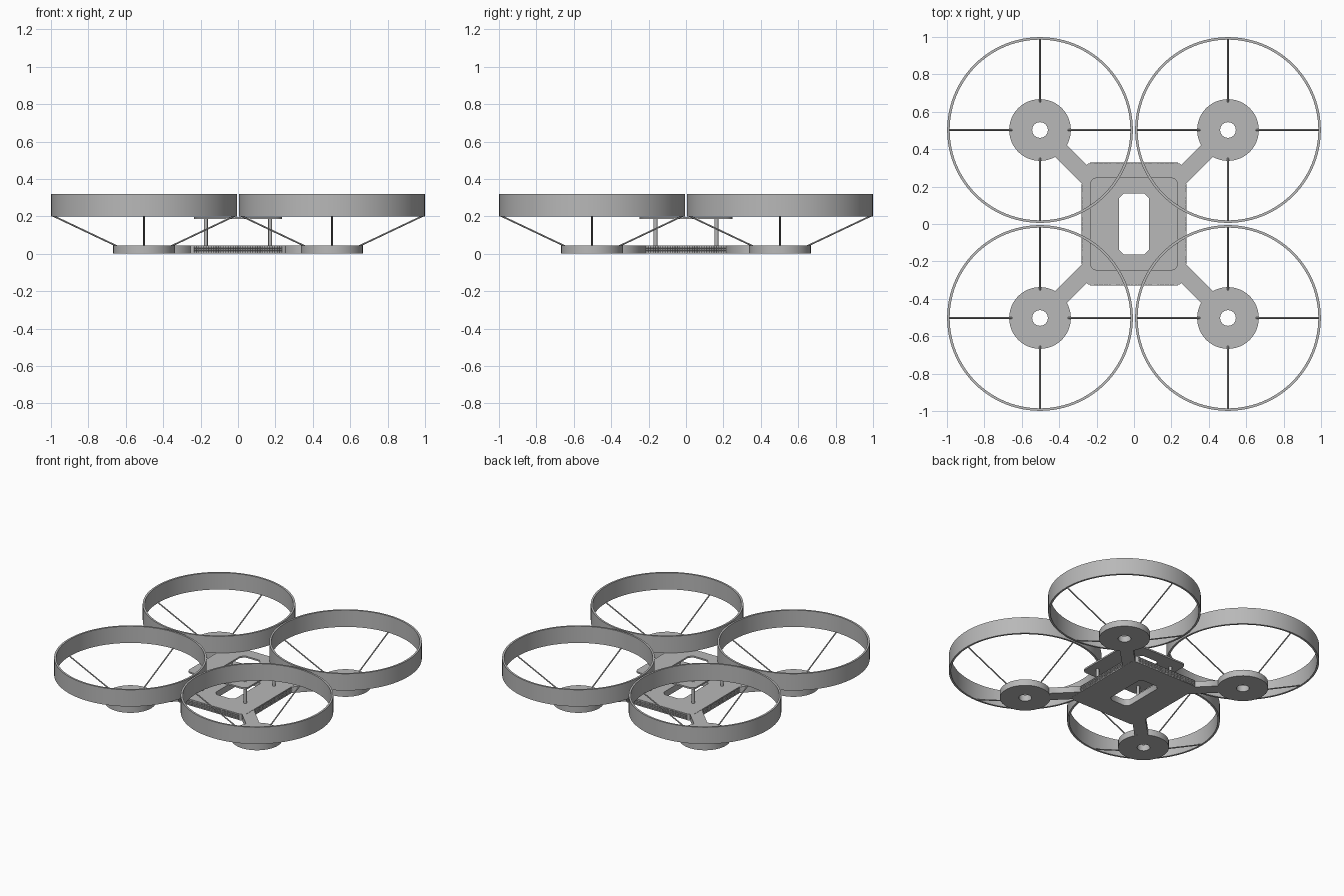
import bpy, bmesh, math
from mathutils import Vector, Matrix

cube = bpy.data.objects.get("Cube")
if cube:
    bpy.data.objects.remove(cube, do_unlink=True)

grey = bpy.data.materials.new("matte grey")
GREY = (0.48, 0.48, 0.48, 1)
grey.diffuse_color = GREY
grey.use_nodes = True
grey.node_tree.nodes["Principled BSDF"].inputs["Base Color"].default_value = GREY


def add_object(name, mesh, location=(0, 0, 0), smooth=False):
    obj = bpy.data.objects.new(name, mesh)
    obj.location = location
    bpy.context.collection.objects.link(obj)
    if not mesh.materials:
        mesh.materials.append(grey)
    if smooth:
        bpy.ops.object.select_all(action='DESELECT')
        obj.select_set(True)
        bpy.context.view_layer.objects.active = obj
        bpy.ops.object.shade_smooth_by_angle(angle=math.radians(35))
    return obj


def circle(r, n=64):
    return [(r * math.cos(2 * math.pi * i / n), r * math.sin(2 * math.pi * i / n)) for i in range(n)]


def cut_rect(hx, hy, c, steps=1):
    """Rectangle with chamfered (steps=1) or rounded corners."""
    pts = []
    for k, (sx, sy) in enumerate([(1, 1), (-1, 1), (-1, -1), (1, -1)]):
        for i in range(steps + 1):
            a = math.pi / 2 * (k + i / steps)
            pts.append((sx * (hx - c) + c * math.cos(a), sy * (hy - c) + c * math.sin(a)))
    return pts


def plate_mesh(name, loops, z0, z1):
    """Extruded flat outline; inner loops become holes."""
    curve = bpy.data.curves.new(name, 'CURVE')
    curve.dimensions = '2D'
    curve.fill_mode = 'BOTH'
    curve.extrude = (z1 - z0) / 2
    for loop in loops:
        sp = curve.splines.new('POLY')
        sp.points.add(len(loop) - 1)
        for p, (x, y) in zip(sp.points, loop):
            p.co = (x, y, 0, 1)
        sp.use_cyclic_u = True
    temp = bpy.data.objects.new(name, curve)
    bpy.context.collection.objects.link(temp)
    bpy.context.view_layer.update()
    mesh = bpy.data.meshes.new_from_object(temp.evaluated_get(bpy.context.evaluated_depsgraph_get()))
    bpy.data.objects.remove(temp, do_unlink=True)
    mesh.name = name
    bm = bmesh.new()
    bm.from_mesh(mesh)
    bmesh.ops.translate(bm, verts=bm.verts, vec=(0, 0, (z0 + z1) / 2))
    bmesh.ops.remove_doubles(bm, verts=bm.verts, dist=1e-5)
    bmesh.ops.recalc_face_normals(bm, faces=bm.faces)
    bm.to_mesh(mesh)
    bm.free()
    mesh.materials.clear()
    return mesh


def rods_mesh(name, segments, r, n=8):
    """Round rods between pairs of points."""
    bm = bmesh.new()
    for a, b in segments:
        a, b = Vector(a), Vector(b)
        rot = (b - a).to_track_quat('Z', 'Y').to_matrix().to_4x4()
        bmesh.ops.create_cone(bm, cap_ends=True, segments=n, radius1=r, radius2=r,
                              depth=(b - a).length, matrix=Matrix.Translation((a + b) / 2) @ rot)
    mesh = bpy.data.meshes.new(name)
    bm.to_mesh(mesh)
    bm.free()
    return mesh


def grille_mesh(name, half, cells):
    """Thin strip facing -y with rows of small square pockets."""
    bm = bmesh.new()
    bmesh.ops.create_grid(bm, x_segments=cells, y_segments=3, size=1)
    bmesh.ops.transform(bm, verts=bm.verts, matrix=Matrix.Rotation(math.pi / 2, 4, 'X')
                        @ Matrix.Diagonal((half, 0.0165, 1, 1)))
    bmesh.ops.inset_individual(bm, faces=bm.faces[:], thickness=0.0022, depth=-0.004)
    mesh = bpy.data.meshes.new(name)
    bm.to_mesh(mesh)
    bm.free()
    return mesh


C = 0.5025      # rotor centre distance along each axis
H = 0.045       # frame thickness

# Central frame and raised deck, both with a window
window = cut_rect(0.08, 0.163, 0.025)
add_object("base_frame", plate_mesh("base_frame", [cut_rect(0.275, 0.323, 0.03), window], 0, H))
deck_holes = [[(x + sx * 0.172, y + sy * 0.163) for x, y in circle(0.009, 12)]
              for sx in (-1, 1) for sy in (-1, 1)]
add_object("upper_deck", plate_mesh("upper_deck", [cut_rect(0.235, 0.248, 0.035, 6), window] + deck_holes,
                                    0.186, 0.197))

# Perforated strips around the frame edge
front = grille_mesh("edge_grille_long", 0.235, 36)
side = grille_mesh("edge_grille_short", 0.215, 33)
for name, mesh, loc, turn in [("front_grille", front, (0, -0.3275, H / 2), 0),
                              ("back_grille", front, (0, 0.3275, H / 2), math.pi),
                              ("left_grille", side, (0.2795, 0, H / 2), math.pi / 2),
                              ("right_grille", side, (-0.2795, 0, H / 2), -math.pi / 2)]:
    add_object(name, mesh, loc).rotation_euler.z = turn

# Shared meshes for the four corners
hub = plate_mesh("motor_mount", [circle(0.165, 48), circle(0.042, 24)], 0, H)
ring = plate_mesh("rotor_guard", [circle(0.4965, 96), circle(0.483, 96)], 0.2, 0.32)
dirs = [(1, 0), (0, 1), (-1, 0), (0, -1)]
struts = rods_mesh("guard_struts", [((x * 0.135, y * 0.135, 0.036), (x * 0.489, y * 0.489, 0.204))
                                    for x, y in dirs], 0.0045)
post = rods_mesh("standoff", [((0, 0, 0.04), (0, 0, 0.194))], 0.0105, 16)

# Diagonal arm, running outward along +x before it is turned
arm = plate_mesh("arm", [[(0.28, -0.044), (0.60, -0.044), (0.60, 0.044), (0.28, 0.044)]], 0.001, H - 0.001)

for fb, sy in (("front", -1), ("back", 1)):
    for lr, sx in (("left", 1), ("right", -1)):
        tag = f"{fb}_{lr}_"
        spot = (sx * C, sy * C, 0)
        add_object(tag + "motor_mount", hub, spot, True)
        add_object(tag + "rotor_guard", ring, spot, True)
        add_object(tag + "guard_struts", struts, spot, True)
        add_object(tag + "standoff", post, (sx * 0.172, sy * 0.163, 0), True)
        add_object(tag + "arm", arm).rotation_euler.z = math.atan2(sy, sx)
